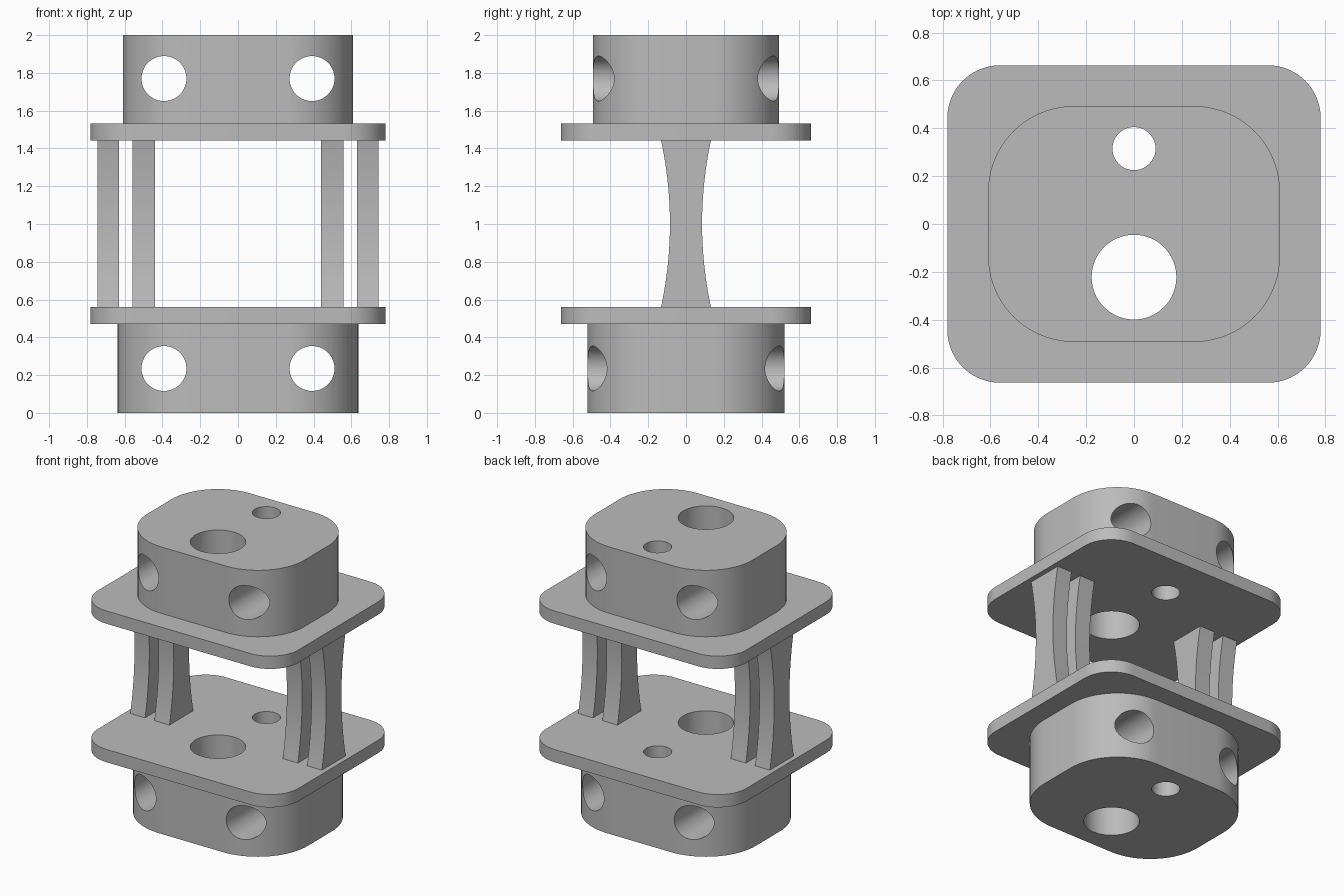
import bpy, bmesh, math
from math import cos, sin, pi, radians

cube = bpy.data.objects.get("Cube")
if cube:
    bpy.data.objects.remove(cube, do_unlink=True)

# Single grey material
GREY = (0.5, 0.5, 0.5, 1)
grey = bpy.data.materials.new("plain_grey")
grey.use_nodes = True
grey.diffuse_color = GREY
grey.node_tree.nodes["Principled BSDF"].inputs["Base Color"].default_value = GREY


def prism(name, outline, place, extent):
    """Extrude a closed 2D outline; place(u, v, w) gives the 3D point."""
    bm = bmesh.new()
    rings = [[bm.verts.new(place(u, v, w)) for u, v in outline] for w in extent]
    n = len(outline)
    bm.faces.new(rings[0][::-1])
    bm.faces.new(rings[1])
    for i in range(n):
        j = (i + 1) % n
        bm.faces.new((rings[0][i], rings[0][j], rings[1][j], rings[1][i]))
    bmesh.ops.recalc_face_normals(bm, faces=bm.faces)
    mesh = bpy.data.meshes.new(name)
    bm.to_mesh(mesh)
    bm.free()
    mesh.materials.append(grey)
    obj = bpy.data.objects.new(name, mesh)
    bpy.context.collection.objects.link(obj)
    return obj


def along_z(u, v, w): return (u, v, w)
def along_y(u, v, w): return (u, w, v)
def along_x(u, v, w): return (w, u, v)


def circle(cu, cv, r, n=64):
    return [(cu + r * cos(2 * pi * i / n), cv + r * sin(2 * pi * i / n)) for i in range(n)]


def rounded_rect(hx, hy, r, steps=18):
    pts = []
    for k, (sx, sy) in enumerate(((1, 1), (-1, 1), (-1, -1), (1, -1))):
        for i in range(steps + 1):
            a = (k + i / steps) * pi / 2
            pts.append((sx * (hx - r) + r * cos(a), sy * (hy - r) + r * sin(a)))
    return pts


def select(obj):
    bpy.ops.object.select_all(action='DESELECT')
    obj.select_set(True)
    bpy.context.view_layer.objects.active = obj


def drill(obj, holes):
    """Cut holes given as (outline, place) through the whole part."""
    for outline, place in holes:
        cutter = prism("drill_cutter", outline, place, (-3, 3))
        cutter.hide_render = True
        mod = obj.modifiers.new("hole", 'BOOLEAN')
        mod.operation = 'DIFFERENCE'
        mod.solver = 'EXACT'
        mod.object = cutter
        select(obj)
        bpy.ops.object.modifier_apply(modifier=mod.name)
        bpy.data.objects.remove(cutter, do_unlink=True)


def smooth(obj):
    select(obj)
    bpy.ops.object.shade_smooth_by_angle(angle=radians(30))


# Bores shared by every level, and cross holes through each block
bores = [(circle(0, -0.222, 0.177), along_z), (circle(0, 0.315, 0.09), along_z)]


def cross_holes(z):
    return [(circle(s * 0.392, z, 0.119), along_y) for s in (-1, 1)]


# Blocks and plates
lower_block = prism("lower_block", rounded_rect(0.637, 0.522, 0.39), along_z, (0, 0.47))
upper_block = prism("upper_block", rounded_rect(0.61, 0.493, 0.36), along_z, (1.533, 2))
lower_plate = prism("lower_plate", rounded_rect(0.78, 0.663, 0.22), along_z, (0.47, 0.56))
upper_plate = prism("upper_plate", rounded_rect(0.78, 0.663, 0.22), along_z, (1.443, 1.533))
drill(lower_block, bores + cross_holes(0.235))
drill(upper_block, bores + cross_holes(1.77))
drill(lower_plate, bores)
drill(upper_plate, bores)
for part in (lower_block, upper_block, lower_plate, upper_plate):
    smooth(part)

# Waisted struts: two on each side, with concave front and back edges
STEPS = 24
Z0, Z1 = 0.56, 1.443
waist = []
for i in range(STEPS + 1):
    t = 2 * i / STEPS - 1
    waist.append((0.085 + 0.047 * t * t, Z0 + (Z1 - Z0) * i / STEPS))
strut_outline = waist + [(-y, z) for y, z in reversed(waist)]
for side, s in (("left", 1), ("right", -1)):
    for place_name, x0, x1 in (("inner", 0.44, 0.558), ("outer", 0.63, 0.745)):
        strut = prism(f"{side}_{place_name}_strut", strut_outline, along_x, (s * x0, s * x1))
        smooth(strut)
